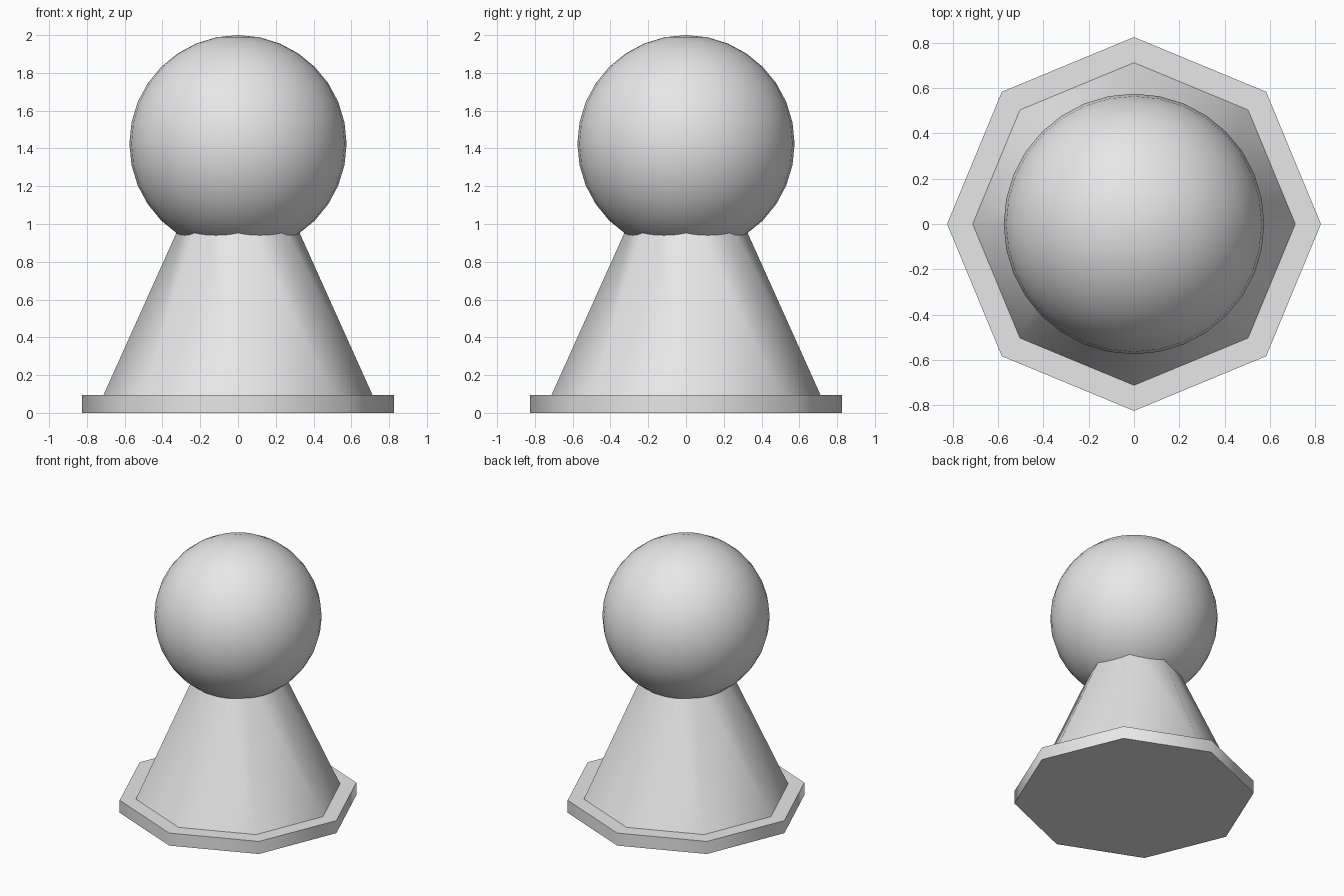
import bpy
import math

default_cube = bpy.data.objects.get("Cube")
if default_cube:
    bpy.data.objects.remove(default_cube, do_unlink=True)

# One plain colour for the whole piece
grey = bpy.data.materials.new("light grey")
grey.use_nodes = True
colour = (0.8, 0.8, 0.8, 1)
grey.diffuse_color = colour
grey.node_tree.nodes["Principled BSDF"].inputs["Base Color"].default_value = colour

SIDES = 8
BASE_RADIUS, BASE_TOP = 0.825, 0.095
BODY_RADIUS, NECK_RADIUS, NECK_TOP = 0.712, 0.26, 1.10
HEAD_RADIUS = 0.575


def finish(name):
    """Name the new part, colour it and smooth all but its sharp rims."""
    part = bpy.context.object
    part.name = part.data.name = name
    part.data.materials.append(grey)
    bpy.ops.object.shade_smooth_by_angle(angle=math.radians(55))
    return part


def octagonal_frustum(name, bottom_radius, top_radius, z_bottom, z_top):
    bpy.ops.mesh.primitive_cone_add(
        vertices=SIDES, radius1=bottom_radius, radius2=top_radius,
        depth=z_top - z_bottom, location=(0, 0, (z_bottom + z_top) / 2))
    return finish(name)


# Flat foot plate
octagonal_frustum("base", BASE_RADIUS, BASE_RADIUS, 0, BASE_TOP)

# Tapered body, running up into the head
octagonal_frustum("body", BODY_RADIUS, NECK_RADIUS, BASE_TOP, NECK_TOP)

# Round head
bpy.ops.mesh.primitive_uv_sphere_add(
    segments=32, ring_count=16, radius=HEAD_RADIUS,
    location=(0, 0, 2 - HEAD_RADIUS))
finish("head")
